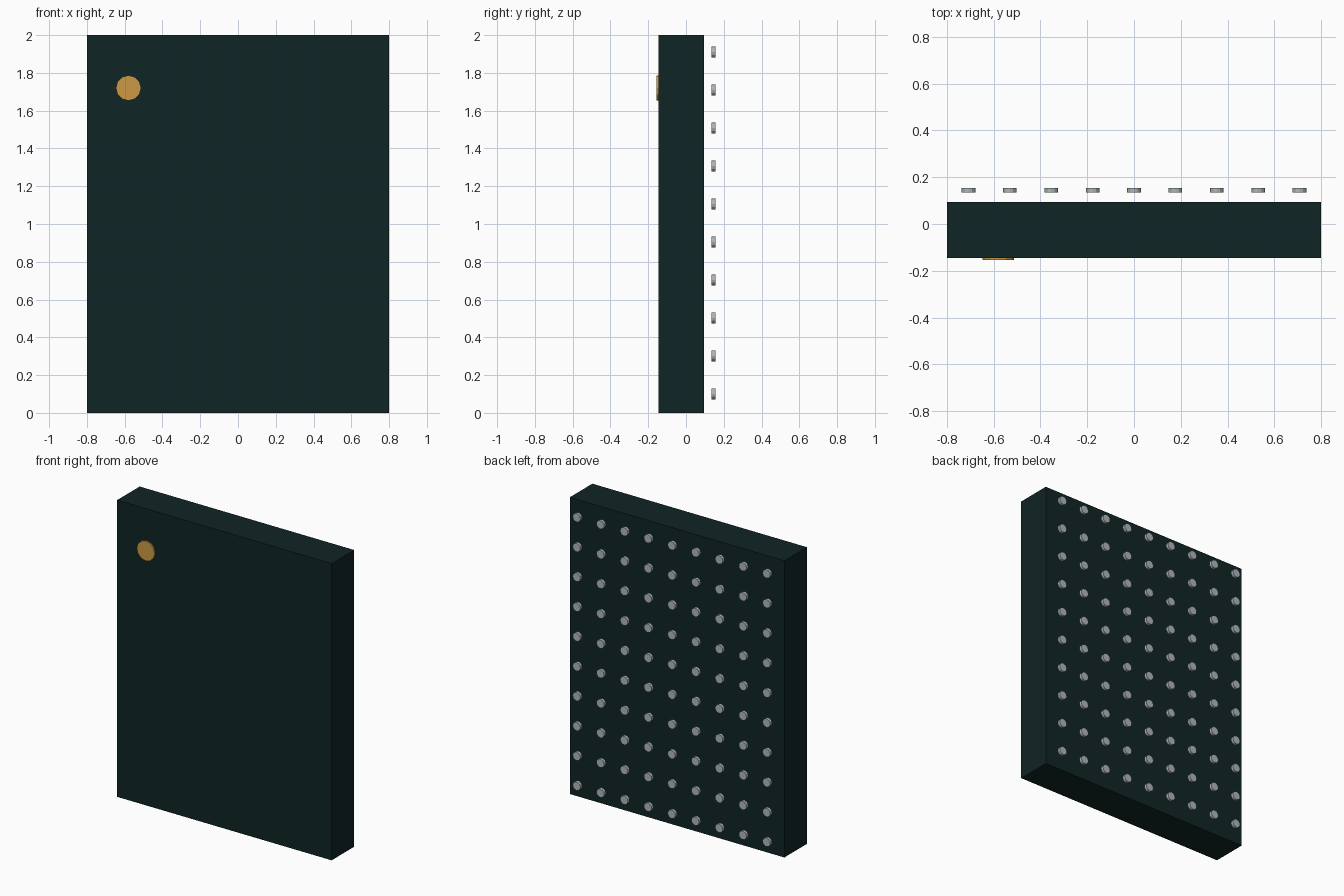
import bpy
import math

# Remove the default cube
cube = bpy.data.objects.get("Cube")
if cube:
    bpy.data.objects.remove(cube, do_unlink=True)


def material(name, rgb):
    mat = bpy.data.materials.new(name)
    mat.use_nodes = True
    colour = (*rgb, 1)
    mat.diffuse_color = colour
    mat.node_tree.nodes["Principled BSDF"].inputs["Base Color"].default_value = colour
    return mat


def disc(name, x, y, z, radius, depth, sides, mat):
    """Short cylinder with its axis along y."""
    bpy.ops.mesh.primitive_cylinder_add(
        vertices=sides, radius=radius, depth=depth,
        location=(x, y, z), rotation=(math.pi / 2, 0, 0))
    obj = bpy.context.object
    obj.name = name
    obj.data.materials.append(mat)
    return obj


dark_green = material("dark green", (0.005, 0.018, 0.018))
gold = material("gold", (0.60, 0.32, 0.06))
silver = material("silver", (0.42, 0.47, 0.50))

# Main slab
bpy.ops.mesh.primitive_cube_add(size=1, location=(0, -0.025, 1))
body = bpy.context.object
body.name = "body"
body.scale = (1.6, 0.24, 2)
body.data.materials.append(dark_green)

# Round corner marker on the front
disc("corner_marker", -0.58, -0.149, 1.72, 0.067, 0.012, 12, gold)

# Grid of contact pads floating behind the slab, sharing one mesh
COLUMNS, ROWS = 9, 10
PITCH_X, PITCH_Z = 0.177, 0.201
first = disc("contact_pad", 0, 0.145, 0, 0.029, 0.02, 12, silver)
for row in range(ROWS):
    for col in range(COLUMNS):
        pad = first
        if row or col:
            pad = first.copy()
            bpy.context.collection.objects.link(pad)
        pad.name = f"contact_pad_{row + 1}_{col + 1}"
        pad.location.x = (col - (COLUMNS - 1) / 2) * PITCH_X
        pad.location.z = 1.005 + (row - (ROWS - 1) / 2) * PITCH_Z
